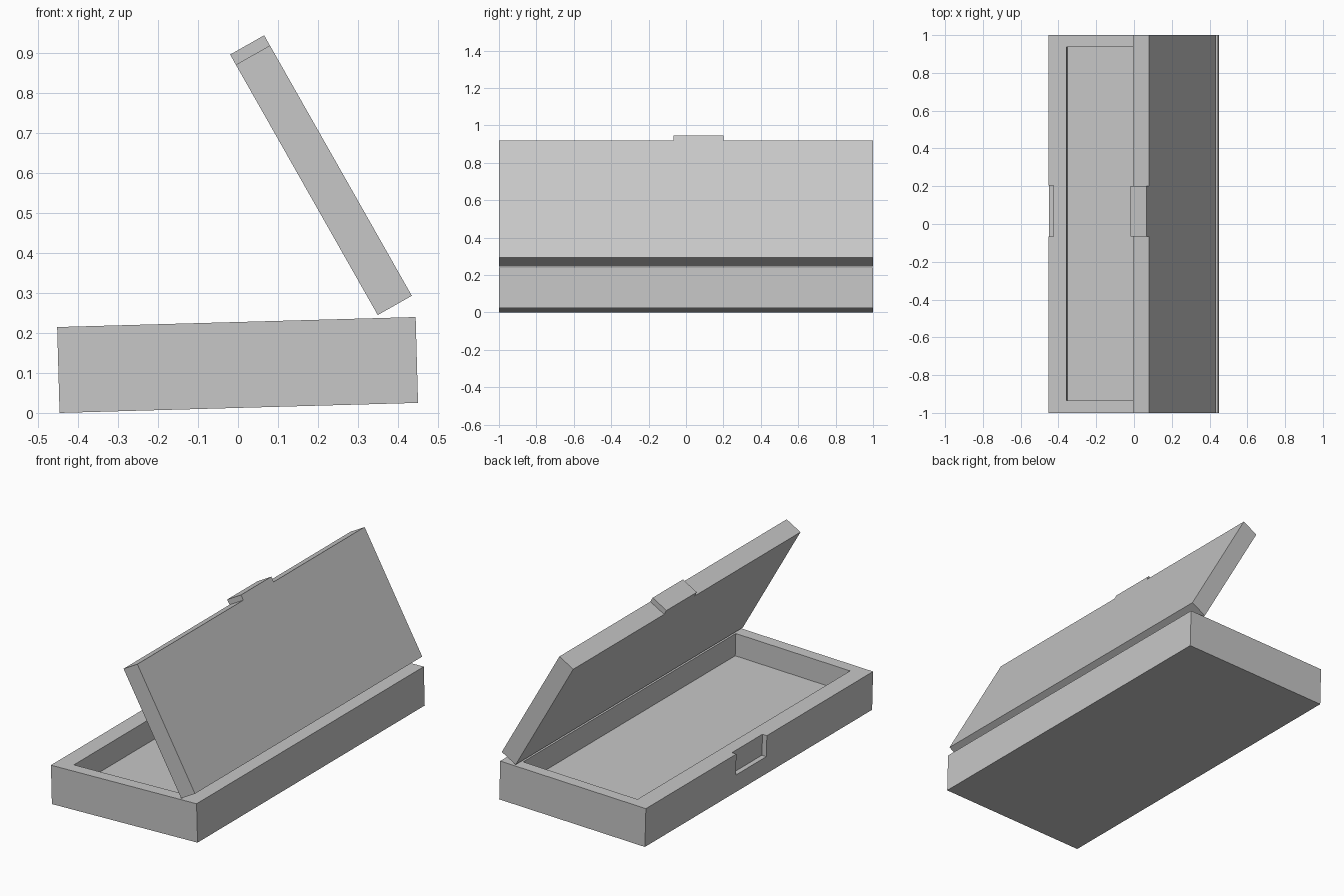
import bpy, bmesh, math
from mathutils import Matrix, Vector

if "Cube" in bpy.data.objects:
    bpy.data.objects.remove(bpy.data.objects["Cube"])

grey = bpy.data.materials.new("mid_grey")
grey.diffuse_color = (0.57, 0.57, 0.57, 1)
grey.use_nodes = True
grey.node_tree.nodes["Principled BSDF"].inputs["Base Color"].default_value = grey.diffuse_color


def box(name, x, y, z, frame):
    """Box spanning the given local ranges, placed by a frame matrix."""
    bm = bmesh.new()
    bmesh.ops.create_cube(bm, size=1)
    for v in bm.verts:
        v.co = Vector([r[0] + (c + 0.5) * (r[1] - r[0])
                       for c, r in zip(v.co, (x, y, z))])
    bm.transform(frame)
    mesh = bpy.data.meshes.new(name)
    bm.to_mesh(mesh)
    bm.free()
    mesh.materials.append(grey)
    ob = bpy.data.objects.new(name, mesh)
    bpy.context.collection.objects.link(ob)
    return ob


def cut(ob, cutter):
    """Subtract the cutter and throw it away."""
    cutter.hide_render = True
    mod = ob.modifiers.new("cut", 'BOOLEAN')
    mod.operation = 'DIFFERENCE'
    mod.solver = 'EXACT'
    mod.object = cutter
    bpy.context.view_layer.objects.active = ob
    bpy.ops.object.modifier_apply(modifier=mod.name)
    bpy.data.objects.remove(cutter)


# Case base, tipped up slightly at the hinge side
L, H = 0.449, 0.1075
base_frame = Matrix.Translation((-0.001, 0, 0.12)) @ Matrix.Rotation(math.radians(-1.6), 4, 'Y')
base = box("case_base", (-L, L), (-1, 1), (-H, H), base_frame)

# Tray hollow and latch recess in the front wall
cut(base, box("hollow_cutter", (-0.353, 0.352), (-0.935, 0.937), (H - 0.125, H + 0.1), base_frame))
cut(base, box("recess_cutter", (-L - 0.1, -0.422), (-0.065, 0.203), (H - 0.118, H + 0.1), base_frame))

# Open lid, local x runs from the hinge edge to the free edge
lid_frame = Matrix.Translation((0.35, 0, 0.245)) @ Matrix.Rotation(math.radians(-119.55), 4, 'Y')
box("lid", (0, 0.7205), (-1, 1), (-0.098, 0), lid_frame)
box("lid_latch_tab", (0.7205, 0.7497), (-0.067, 0.2), (-0.098, 0), lid_frame)
